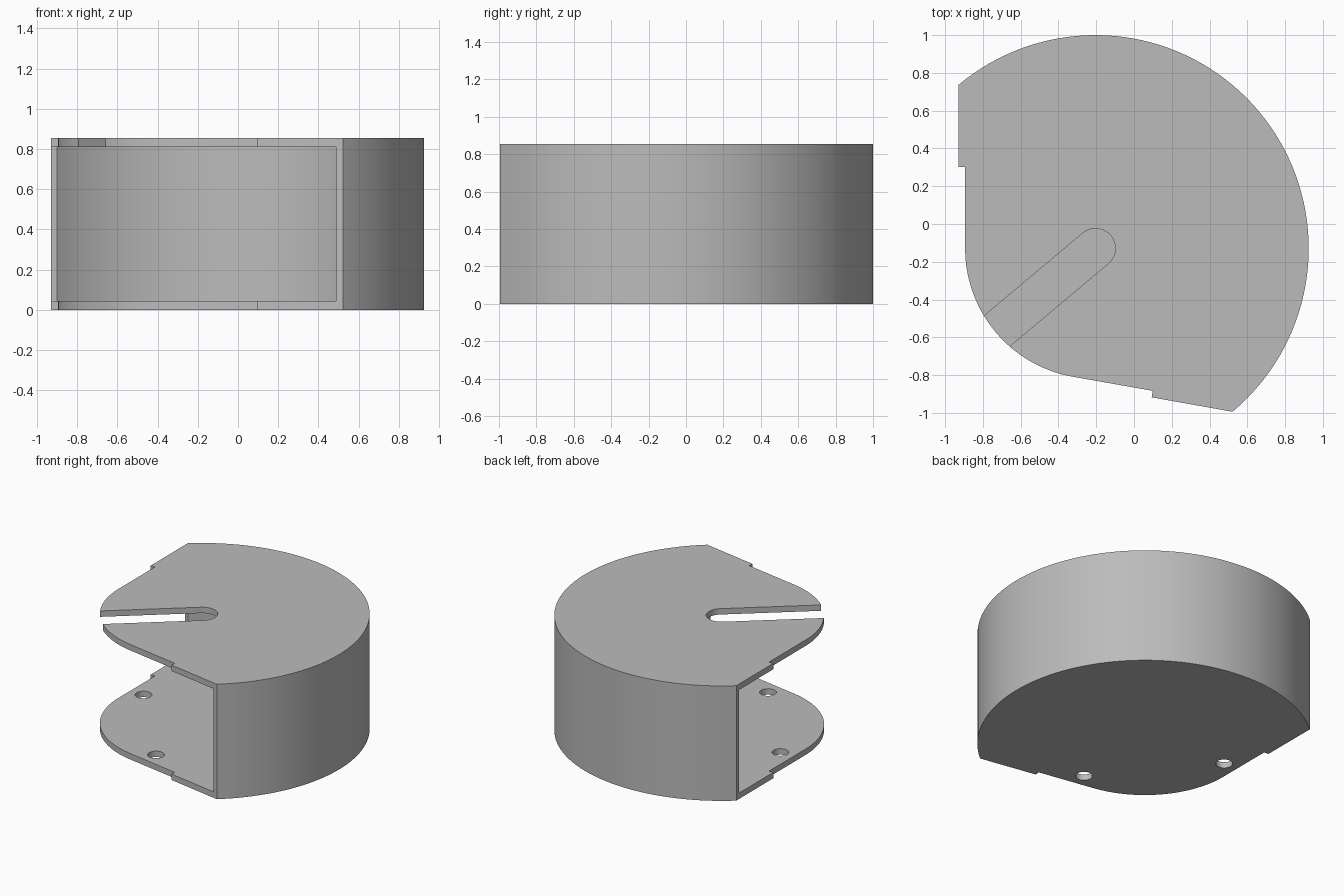
import bpy, bmesh, math
from mathutils import Vector

cube = bpy.data.objects.get("Cube")
if cube:
    bpy.data.objects.remove(cube)

CENTRE = Vector((-0.204, -0.129))
AXIS = 220                      # symmetry axis of the housing, degrees
R_OUT, R_NOSE, R_SLOT, R_HOLE = 1.129, 0.69, 0.105, 0.057
HEIGHT, THICK = 0.855, 0.044
CUT_X = -0.725                  # flat cut side, relative to the centre

grey = bpy.data.materials.new("plain_grey")
grey.use_nodes = True
grey.diffuse_color = (0.5, 0.5, 0.5, 1)
grey.node_tree.nodes["Principled BSDF"].inputs["Base Color"].default_value = (0.5, 0.5, 0.5, 1)


def polar(r, deg):
    a = math.radians(deg)
    return Vector((r * math.cos(a), r * math.sin(a)))


def arc(r, start, end, steps, mid=Vector((0, 0))):
    return [mid + polar(r, start + (end - start) * i / steps) for i in range(steps + 1)]


def mirror(p):
    u = polar(1, AXIS)
    return 2 * p.dot(u) * u - p


def extrude_outline(name, loops, z, depth):
    """Fill an outline (with optional holes) and give it depth."""
    bm = bmesh.new()
    for loop in loops:
        verts = [bm.verts.new((*(p + CENTRE), z)) for p in loop]
        for i, v in enumerate(verts):
            bm.edges.new((verts[i - 1], v))
    bmesh.ops.triangle_fill(bm, edges=bm.edges[:], use_beauty=True, normal=(0, 0, 1))
    extruded = bmesh.ops.extrude_face_region(bm, geom=bm.faces[:])["geom"]
    top = [g for g in extruded if isinstance(g, bmesh.types.BMVert)]
    bmesh.ops.translate(bm, verts=top, vec=(0, 0, depth))
    bmesh.ops.recalc_face_normals(bm, faces=bm.faces[:])
    mesh = bpy.data.meshes.new(name)
    bm.to_mesh(mesh)
    bm.free()
    mesh.materials.append(grey)
    obj = bpy.data.objects.new(name, mesh)
    bpy.context.collection.objects.link(obj)
    bpy.ops.object.select_all(action="DESELECT")
    obj.select_set(True)
    bpy.context.view_layer.objects.active = obj
    bpy.ops.object.shade_smooth_by_angle(angle=math.radians(30))
    return obj


# Plate outline: half disc, notched flat sides and a rounded nose
def plate_outline(nose):
    step = [Vector((CUT_X, 0.43)), Vector((-R_NOSE, 0.43))]
    return (arc(R_OUT, AXIS - 270, AXIS - 90, 72) + step + nose
            + [mirror(p) for p in reversed(step)])


# Bottom plate with two screw holes
holes = [arc(R_HOLE, 0, 345, 23, polar(0.597, AXIS + side * 53.5)) for side in (-1, 1)]
round_nose = arc(R_NOSE, AXIS - 40, AXIS + 40, 32)
extrude_outline("bottom_plate", [plate_outline(round_nose)] + holes, 0, THICK)

# Top plate with an open slot running from the nose to the centre
gap = math.degrees(math.asin(R_SLOT / R_NOSE))
slotted_nose = (arc(R_NOSE, AXIS - 40, AXIS - gap, 14)
                + arc(R_SLOT, AXIS - 90, AXIS - 270, 24)
                + arc(R_NOSE, AXIS + gap, AXIS + 40, 14))
extrude_outline("top_plate", [plate_outline(slotted_nose)], HEIGHT - THICK, THICK)

# Curved wall between the plates, with squared ends
inner = arc(R_OUT - 0.045, AXIS - 90, AXIS - 270, 72)
lip = Vector((CUT_X, inner[0].y))
wall = arc(R_OUT, AXIS - 270, AXIS - 90, 72) + [lip] + inner + [mirror(lip)]
extrude_outline("curved_wall", [wall], THICK, HEIGHT - 2 * THICK)
